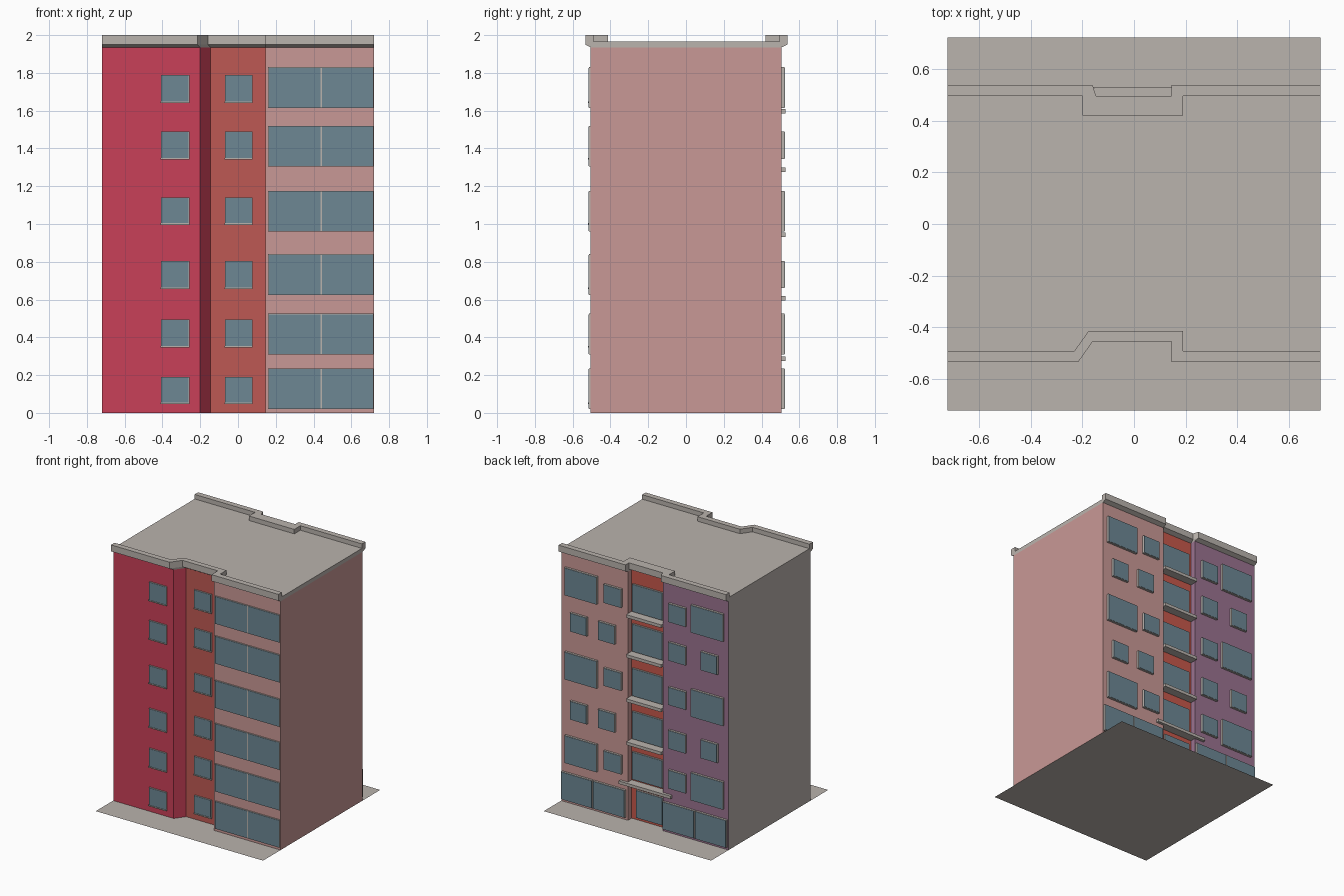
import bpy, bmesh

if "Cube" in bpy.data.objects:
    bpy.data.objects.remove(bpy.data.objects["Cube"])


def material(name, hexcode):
    def lin(c):
        return c / 12.92 if c <= 0.04045 else ((c + 0.055) / 1.055) ** 2.4
    m = bpy.data.materials.new(name)
    rgb = [lin(int(hexcode[i:i + 2], 16) / 255) for i in (0, 2, 4)]
    m.diffuse_color = (*rgb, 1)
    m.use_nodes = True
    m.node_tree.nodes["Principled BSDF"].inputs["Base Color"].default_value = m.diffuse_color
    return m


CONCRETE = material("concrete grey", "BAB3AD")
RED = material("crimson wall", "C94058")
ORANGE = material("brick wall", "BE5954")
PINK = material("pink wall", "C99996")
PURPLE = material("purple wall", "9B7390")
BACK_RED = material("back recess red", "C6584B")
GLASS = material("blue grey glass", "6D8794")


def finish(name, bm, mats):
    me = bpy.data.meshes.new(name)
    bm.to_mesh(me)
    bm.free()
    for m in mats:
        me.materials.append(m)
    ob = bpy.data.objects.new(name, me)
    bpy.context.collection.objects.link(ob)
    return ob


def add_box(bm, x0, x1, y0, y1, z0, z1, mat=0):
    vs = bmesh.ops.create_cube(bm, size=1)["verts"]
    for v in vs:
        v.co.x = x0 if v.co.x < 0 else x1
        v.co.y = y0 if v.co.y < 0 else y1
        v.co.z = z0 if v.co.z < 0 else z1
    for f in {f for v in vs for f in v.link_faces}:
        f.material_index = mat


# Plan outline, split into front (left to right) and back (left to right)
FRONT = [(-.72, -.505), (-.2, -.505), (-.145, -.43), (.145, -.43), (.145, -.505), (.72, -.505)]
BACK = [(-.72, .505), (-.155, .505), (-.155, .46), (.145, .46), (.145, .505), (.72, .505)]
PLAN = FRONT + BACK[::-1]
WALL_TOP, ROOF, TOP = 1.935, 1.965, 2.0

# Walls: one face per plan edge, coloured per edge
wall_mats = [RED, ORANGE, PINK, PURPLE, BACK_RED, CONCRETE]
edge_mats = [0, 0, 1, 2, 2, 2, 2, 2, 4, 3, 3, 5]
bm = bmesh.new()
lo = [bm.verts.new((x, y, 0)) for x, y in PLAN]
hi = [bm.verts.new((x, y, WALL_TOP)) for x, y in PLAN]
n = len(PLAN)
for i in range(n):
    j = (i + 1) % n
    bm.faces.new((lo[i], lo[j], hi[j], hi[i])).material_index = edge_mats[i]
finish("walls", bm, wall_mats)

# Roof slab, same plan
bm = bmesh.new()
lo = [bm.verts.new((x, y, WALL_TOP)) for x, y in PLAN]
hi = [bm.verts.new((x, y, ROOF)) for x, y in PLAN]
for i in range(n):
    j = (i + 1) % n
    bm.faces.new((lo[i], lo[j], hi[j], hi[i]))
bm.faces.new(hi)
finish("roof_slab", bm, [CONCRETE])


# Parapets: cornice section lofted along the front and back edges
def parapet(name, wall, outer, inner):
    bm = bmesh.new()
    levels = [(wall, WALL_TOP), (outer, 1.95), (outer, TOP), (inner, TOP), (inner, WALL_TOP + .005)]
    rows = [[bm.verts.new((x, y, z)) for x, y in path] for path, z in levels]
    for a, b in zip(rows, rows[1:]):
        for i in range(len(a) - 1):
            bm.faces.new((a[i], a[i + 1], b[i + 1], b[i]))
    for end in (0, -1):
        bm.faces.new([r[end] for r in rows])
    bmesh.ops.recalc_face_normals(bm, faces=bm.faces)
    # an open strip may come out inverted: the top must face up
    top = max(bm.faces, key=lambda f: f.calc_center_median().z)
    if top.normal.z < 0:
        bmesh.ops.reverse_faces(bm, faces=bm.faces)
    finish(name, bm, [CONCRETE])


parapet("front_parapet", FRONT,
        [(-.72, -.533), (-.215, -.533), (-.16, -.455), (.145, -.455), (.145, -.533), (.72, -.533)],
        [(-.72, -.49), (-.23, -.49), (-.175, -.413), (.19, -.413), (.19, -.49), (.72, -.49)])
parapet("back_parapet", BACK,
        [(-.72, .538), (-.16, .538), (-.147, .495), (.145, .495), (.145, .538), (.72, .538)],
        [(-.72, .495), (-.2, .495), (-.2, .42), (.19, .42), (.19, .495), (.72, .495)])

# Storey heights: (bottom, top) of small and of large windows
SMALL = [(.05, .19), (.35, .495), (.66, .805), (1.0, 1.14), (1.345, 1.49), (1.645, 1.79)]
LARGE = [(.02, .235), (.31, .525), (.625, .84), (.96, 1.175), (1.305, 1.52), (1.615, 1.83)]


# Window: grey frame box with a thin glass plate on its face; side is -1 front, 1 back
def window(bm, x0, x1, z, y, side, depth, sill=False):
    z0, z1 = z
    face = y + side * depth
    add_box(bm, x0, x1, *sorted((y - side * .01, face)), z0, z1)
    add_box(bm, x0 + .003, x1 - .003, *sorted((face, face + side * .002)), z0 + .003, z1 - .003, 1)
    if sill:
        add_box(bm, x0 - .002, x1 + .002, *sorted((y, face + side * .006)), z0 - .004, z0 + .004)


def window_group(name, items):
    bm = bmesh.new()
    for it in items:
        window(bm, *it)
    finish(name, bm, [CONCRETE, GLASS])


window_group("front_small_windows",
             [(x0, x1, z, y, -1, .008, True) for z in SMALL
              for x0, x1, y in ((-.408, -.258, -.505), (-.07, .076, -.43))])
window_group("front_large_windows",
             [(x0, x1, z, -.505, -1, .008) for z in LARGE
              for x0, x1 in ((.16, .441), (.443, .717))])

# Back windows mirrored about the middle; storeys alternate
back = []
for s in (1, -1):
    def span(a, b):
        return tuple(sorted((s * a, s * b)))
    for f in range(6):
        if f == 0:
            wins = [((.162, .436), LARGE), ((.442, .712), LARGE)]
        elif f % 2:
            wins = [((.405, .682), LARGE), ((.195, .345) if s > 0 else (.212, .36), SMALL)]
        else:
            wins = [((.49, .634), SMALL), ((.25, .394) if s > 0 else (.212, .36), SMALL)]
        back += [(*span(*sp), rows[f], .505, 1, .017) for sp, rows in wins]
window_group("back_windows", back)
window_group("back_recess_windows",
             [(-.13, .1 if f == 0 else .134, z, .46, 1, .012) for f, z in enumerate(LARGE)])

# Balcony ledges in the back recess
bm = bmesh.new()
for z0, _ in LARGE[2:]:
    add_box(bm, -.155, .145, .45, .527, z0 - .03, z0 - .006)
finish("balcony_ledges", bm, [CONCRETE])

# Entrance canopy
bm = bmesh.new()
add_box(bm, -.235, .21, .45, .527, .275, .298)
finish("entrance_canopy", bm, [CONCRETE])

# Ground plate
bm = bmesh.new()
bmesh.ops.create_grid(bm, x_segments=1, y_segments=1, size=.72)
finish("base_plate", bm, [CONCRETE])
